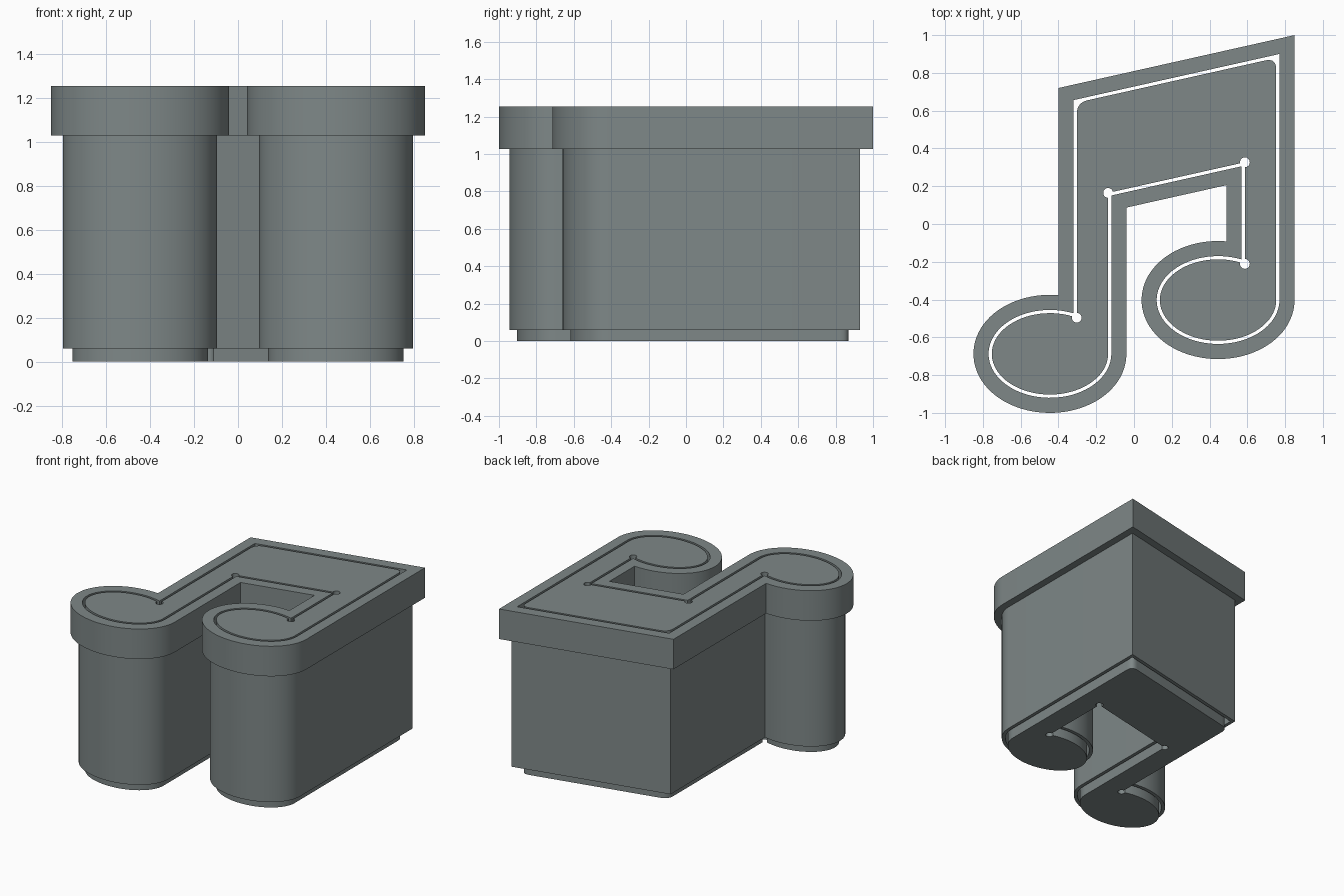
import bpy, bmesh, math
from mathutils import Vector as V

if "Cube" in bpy.data.objects:
    bpy.data.objects.remove(bpy.data.objects["Cube"])

SLOPE = 0.224                       # tilt of the beam joining the two stems
LEFT_HEAD, RIGHT_HEAD = V((-0.445, -0.6875)), V((0.445, -0.4025))

grey = bpy.data.materials.new("slate grey")
grey.diffuse_color = (0.21, 0.245, 0.245, 1)
grey.use_nodes = True
grey.node_tree.nodes["Principled BSDF"].inputs["Base Color"].default_value = grey.diffuse_color


def head_point(t, d):
    """Point on the oval note head, d inside the widest outline."""
    a, b, grow = 0.325, 0.2325, 0.08 - d
    n = V((math.cos(t) / a, math.sin(t) / b)).normalized()
    return V((a * math.cos(t), b * math.sin(t))) + n * grow


def head(centre, d, steps=64):
    """Arc from the stem's inner side round to the outer side."""
    lo, hi = 0.1, math.pi / 2
    for _ in range(40):             # find where the stem meets the oval
        mid = (lo + hi) / 2
        lo, hi = (mid, hi) if head_point(mid, d).x > 0.045 + d else (lo, mid)
    return [centre + head_point(lo + (math.tau - lo) * i / steps, d)
            for i in range(steps + 1)]


def outline(d):
    """Beamed note outline inset by d, with indexes of inner and outer corners."""
    k = d * math.hypot(1, SLOPE)
    top = lambda x: V((x, 0.72 + SLOPE * (x + 0.4) - k))
    low = lambda x: V((x, 0.087 + SLOPE * (x + 0.04) + k))
    a, b = head(LEFT_HEAD, d), head(RIGHT_HEAD, d)
    pts = a + [low(-0.04 - d), low(0.49 + d)] + b + [top(0.85 - d), top(-0.4 + d)]
    n = len(a)
    return pts, (0, n, n + 1, n + 2), (len(pts) - 2, len(pts) - 1)


def corner_details(d, relief=0.026, radius=0.06):
    """Inset outline with round relief holes and filleted outer corners."""
    pts, inner, outer = outline(d)
    centres = [pts[i] for i in inner]
    result = []
    for i, c in enumerate(pts):
        u = (pts[i - 1] - c).normalized()
        v = (pts[(i + 1) % len(pts)] - c).normalized()
        if i in inner:
            start = math.atan2(u.y, u.x)
            sweep = (start - math.atan2(v.y, v.x)) % math.tau
            for j in range(17):
                t = start - sweep * j / 16
                result.append(c + relief * V((math.cos(t), math.sin(t))))
        elif i in outer:
            for j in range(9):
                t = j / 8
                result.append(c + u * radius * (1 - t) ** 2 + v * radius * t ** 2)
        elif all((c - q).length > relief * 1.05 for q in centres):
            result.append(c)
    return result


def finish(name, bm):
    bmesh.ops.recalc_face_normals(bm, faces=bm.faces)
    mesh = bpy.data.meshes.new(name)
    bm.to_mesh(mesh)
    bm.free()
    mesh.materials.append(grey)
    ob = bpy.data.objects.new(name, mesh)
    bpy.context.collection.objects.link(ob)
    bpy.ops.object.select_all(action='DESELECT')
    ob.select_set(True)
    bpy.context.view_layer.objects.active = ob
    bpy.ops.object.shade_smooth_by_angle(angle=math.radians(30))


def loft(bm, rings, closed):
    loops = [[bm.verts.new((p.x, p.y, z)) for p in pts] for pts, z in rings]
    for r in range(len(loops) if closed else len(loops) - 1):
        a, b = loops[r], loops[(r + 1) % len(loops)]
        for i in range(len(a)):
            j = (i + 1) % len(a)
            bm.faces.new((a[i], a[j], b[j], b[i]))
    return loops


# Hollow sleeve with a wide rim at the top
flange, wall, hole = (outline(d)[0] for d in (0, 0.055, 0.08))
bm = bmesh.new()
loft(bm, [(hole, 1.253), (flange, 1.253), (flange, 1.028),
          (wall, 1.028), (wall, 0.06), (hole, 0.06)], True)
finish("sleeve", bm)

# Solid plunger inside, reaching the ground
plug = corner_details(0.097)
bm = bmesh.new()
bottom, upper = loft(bm, [(plug, 0), (plug, 1.253)], False)
bm.faces.new(bottom)
bm.faces.new(upper)
finish("plunger", bm)
